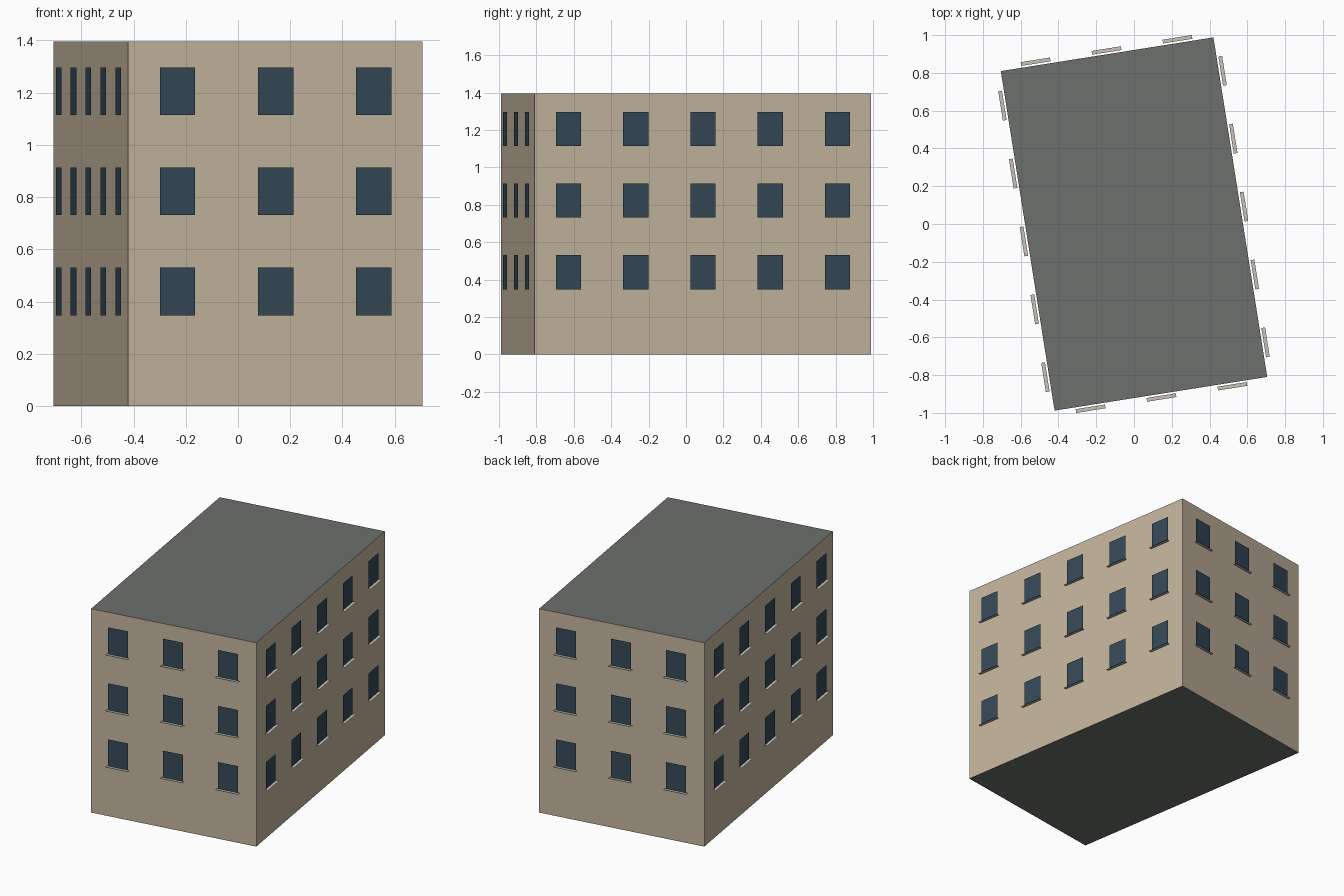
import bpy, bmesh
from math import radians, pi
from mathutils import Matrix, Vector

if "Cube" in bpy.data.objects:
    bpy.data.objects.remove(bpy.data.objects["Cube"])

W, D, H = 1.14, 1.82, 1.395          # building size
TURN = Matrix.Rotation(radians(9), 4, 'Z')
WIN_W, WIN_H = 0.137, 0.183          # window size
SILL_W, GAP, SILL_OUT = 0.157, 0.01, 0.03
BOTTOMS = (0.347, 0.731, 1.114)      # window bottom of each floor


def material(name, colour):
    m = bpy.data.materials.new(name)
    m.diffuse_color = (*colour, 1)
    m.use_nodes = True
    m.node_tree.nodes["Principled BSDF"].inputs["Base Color"].default_value = m.diffuse_color
    return m


def add_object(name, bm, mats):
    bm.transform(TURN)
    mesh = bpy.data.meshes.new(name)
    bm.to_mesh(mesh)
    bm.free()
    for m in mats:
        mesh.materials.append(m)
    obj = bpy.data.objects.new(name, mesh)
    bpy.context.collection.objects.link(obj)


def quad(bm, matrix, points):
    bm.faces.new([bm.verts.new(matrix @ Vector(p)) for p in points])


wall = material("wall", (0.55, 0.46, 0.34))
roof = material("roof", (0.15, 0.16, 0.145))
glass = material("glass", (0.035, 0.065, 0.095))
stone = material("stone", (0.58, 0.55, 0.48))

# Building block: tan walls, dark roof and underside
bm = bmesh.new()
bmesh.ops.create_cube(bm, size=1, matrix=Matrix.Translation((0, 0, H / 2))
                      @ Matrix.Diagonal((W, D, H, 1)))
bm.normal_update()
for f in bm.faces:
    f.material_index = 1 if abs(f.normal.z) > 0.5 else 0
add_object("building_block", bm, [wall, roof])

# Windows and flat sills, one grid per facade
sides = (("front", 0, W, D / 2, 3), ("right", 1, D, W / 2, 5),
         ("back", 2, W, D / 2, 3), ("left", 3, D, W / 2, 5))
for name, turns, length, dist, count in sides:
    windows, sills = bmesh.new(), bmesh.new()
    face = Matrix.Rotation(turns * pi / 2, 4, 'Z')
    for z in BOTTOMS:
        for i in range(count):
            x = (i - (count - 1) / 2) * length / count
            at = face @ Matrix.Translation((x, -dist, z))
            w, s = WIN_W / 2, SILL_W / 2
            quad(windows, at, [(-w, -GAP, 0), (w, -GAP, 0),
                               (w, -GAP, WIN_H), (-w, -GAP, WIN_H)])
            quad(sills, at, [(-s, -SILL_OUT, 0), (s, -SILL_OUT, 0),
                             (s, -GAP, 0), (-s, -GAP, 0)])
    add_object(name + "_windows", windows, [glass])
    add_object(name + "_sills", sills, [stone])
